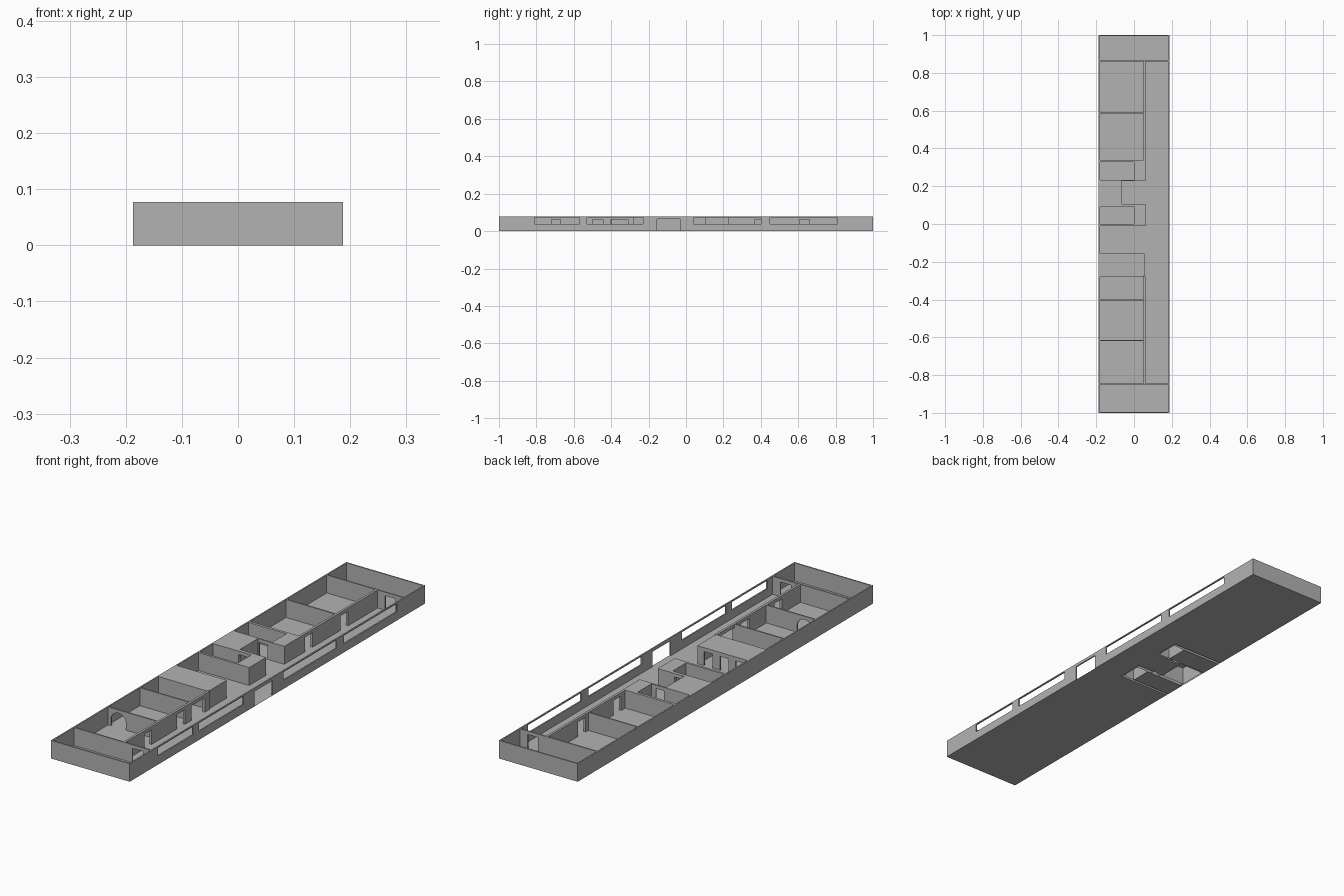
import bpy, bmesh, math

if "Cube" in bpy.data.objects:
    bpy.data.objects.remove(bpy.data.objects["Cube"])

H = 0.077      # wall height
DOOR = 0.062   # door head height
XO, YO = 0.187, 1.0
T = 0.006      # thin wall
XI = 0.05      # room side of corridor wall
XC = 0.06      # corridor side

mat = bpy.data.materials.new("plain_grey")
mat.diffuse_color = (0.45, 0.45, 0.45, 1)
mat.use_nodes = True
mat.node_tree.nodes["Principled BSDF"].inputs["Base Color"].default_value = mat.diffuse_color


def finish(name, bm):
    me = bpy.data.meshes.new(name)
    bm.to_mesh(me)
    bm.free()
    me.materials.append(mat)
    ob = bpy.data.objects.new(name, me)
    bpy.context.collection.objects.link(ob)
    return ob


def add_box(bm, x0, x1, y0, y1, z0, z1):
    v = [bm.verts.new((x, y, z)) for z in (z0, z1) for x, y in
         ((x0, y0), (x1, y0), (x1, y1), (x0, y1))]
    if z0 > 0:  # walls standing on the floor need no underside
        bm.faces.new((v[3], v[2], v[1], v[0]))
    bm.faces.new(v[4:])
    for i in range(4):
        j = (i + 1) % 4
        bm.faces.new((v[i], v[j], v[j + 4], v[i + 4]))


def wall(name, x0, x1, y0, y1, openings=(), axis='x'):
    """Straight wall; openings are (start, end, sill, head) along the axis."""
    bm = bmesh.new()

    def seg(a, b, z0, z1):
        if b - a < 1e-5 or z1 - z0 < 1e-5:
            return
        if axis == 'x':
            add_box(bm, a, b, y0, y1, z0, z1)
        else:
            add_box(bm, x0, x1, a, b, z0, z1)
    pos, end = (x0, x1) if axis == 'x' else (y0, y1)
    for a, b, sill, head in sorted(openings):
        seg(pos, a, 0, H)
        seg(a, b, 0, sill)
        seg(a, b, head, H)
        pos = b
    seg(pos, end, 0, H)
    return finish(name, bm)


def sheets(name, rects, z):
    bm = bmesh.new()
    for x0, x1, y0, y1 in rects:
        bm.faces.new([bm.verts.new((x, y, z)) for x, y in
                      ((x0, y0), (x1, y0), (x1, y1), (x0, y1))])
    return finish(name, bm)


# Floor, left open under the hollow central block
sheets("floor", [
    (-XO, XO, -YO, -0.01), (XC, XO, -0.01, 0.34), (-XO, XO, 0.34, YO),
    (-0.065, XC, 0.105, 0.2275),
    (-XO, 0, 0, 0.09), (-XO, 0, 0.233, 0.328)], 0)

# Outer walls
wall("left_outer_wall", -XO, -XO + T, -YO, YO, axis='y')
wall("front_outer_wall", -XO + T, XO - T, -YO, -YO + T)
wall("back_outer_wall", -XO + T, XO - T, YO - T, YO)
wins = [(a, b, 0.037, 0.072) for a, b in
        ((-0.81, -0.57), (-0.53, -0.23), (0.04, 0.40), (0.45, 0.81))]
wall("window_wall", XO - T, XO, -YO, YO,
     wins + [(-0.155, -0.033, 0, 0.064)], axis='y')

# End cross walls with corridor doors
end_door = [(0.095, 0.145, 0, DOOR)]
wall("front_cross_wall", -XO + T, XO - T, -0.851, -0.845, end_door)
wall("back_cross_wall", -XO + T, XO - T, 0.859, 0.865, end_door)

# Corridor walls
wall("front_corridor_wall", XI, XC, -0.845, -0.277,
     [(-0.72, -0.67, 0, DOOR), (-0.50, -0.445, 0, DOOR),
      (-0.40, -0.31, 0, DOOR)], axis='y')
wall("back_corridor_wall", XI, XC, 0.34, 0.859,
     [(0.367, 0.42, 0, DOOR), (0.607, 0.66, 0, DOOR)], axis='y')

# Room partitions
wall("back_partition", -XO + T, XI, 0.584, 0.590)
wall("front_partition", -XO + T, XI, -0.405, -0.399)

# Partition with an arched opening
AX, R, SP = -0.132, 0.036, 0.027
Y0, Y1 = -0.620, -0.614
wall("arch_partition_left", -XO + T, AX - R, Y0, Y1)
wall("arch_partition_right", AX + R, XI, Y0, Y1)
bm = bmesh.new()
N = 16
rows = []
for i in range(N + 1):
    a = math.pi * (1 - i / N)
    x, z = AX + R * math.cos(a), SP + R * math.sin(a)
    rows.append([bm.verts.new(c) for c in
                 ((x, Y0, z), (x, Y0, H), (x, Y1, H), (x, Y1, z))])
for p, q in zip(rows, rows[1:]):
    for k in range(4):
        m = (k + 1) % 4
        bm.faces.new((p[k], q[k], q[m], p[m]))
bmesh.ops.recalc_face_normals(bm, faces=bm.faces)
finish("arch_head", bm)

# Roofed booth with three openings facing the entrance hall
wall("booth_front_wall", -XO + T, XI, -0.280, -0.274)
wall("booth_side_wall", XI - 0.001, XI + 0.005, -0.274, -0.155, axis='y')
wall("booth_back_wall", -XO + T, XI - 0.001, -0.161, -0.155,
     [(c - 0.02, c + 0.02, 0, 0.06) for c in (-0.147, -0.072, 0.003)])
sheets("booth_roof", [(-XO + T, XI, -0.274, -0.161)], H)

# Central block: two small rooms, hollow shafts with caps
small_door = [(-0.06, -0.02, 0, DOOR)]
wall("block_front_wall", -XO + T, XC, -0.01, 0.0)
wall("small_room_front_door_wall", -XO + T, XC, 0.09, 0.105, small_door)
wall("small_room_back_door_wall", -XO + T, XC, 0.2275, 0.233, small_door)
wall("block_back_wall", -XO + T, XC, 0.328, 0.34)
for tag, a, b in (("front", 0.0, 0.09), ("back", 0.233, 0.328)):
    wall(tag + "_shaft_inner_wall", 0.0, 0.004, a, b, axis='y')
    wall(tag + "_shaft_outer_wall", XC - 0.004, XC, a, b, axis='y')
wall("recess_wall", -0.069, -0.065, 0.105, 0.2275, axis='y')
sheets("block_caps", [(0.004, XC - 0.004, 0.0, 0.09),
                      (0.004, XC - 0.004, 0.233, 0.328),
                      (-XO + T, -0.069, 0.105, 0.2275)], H)
